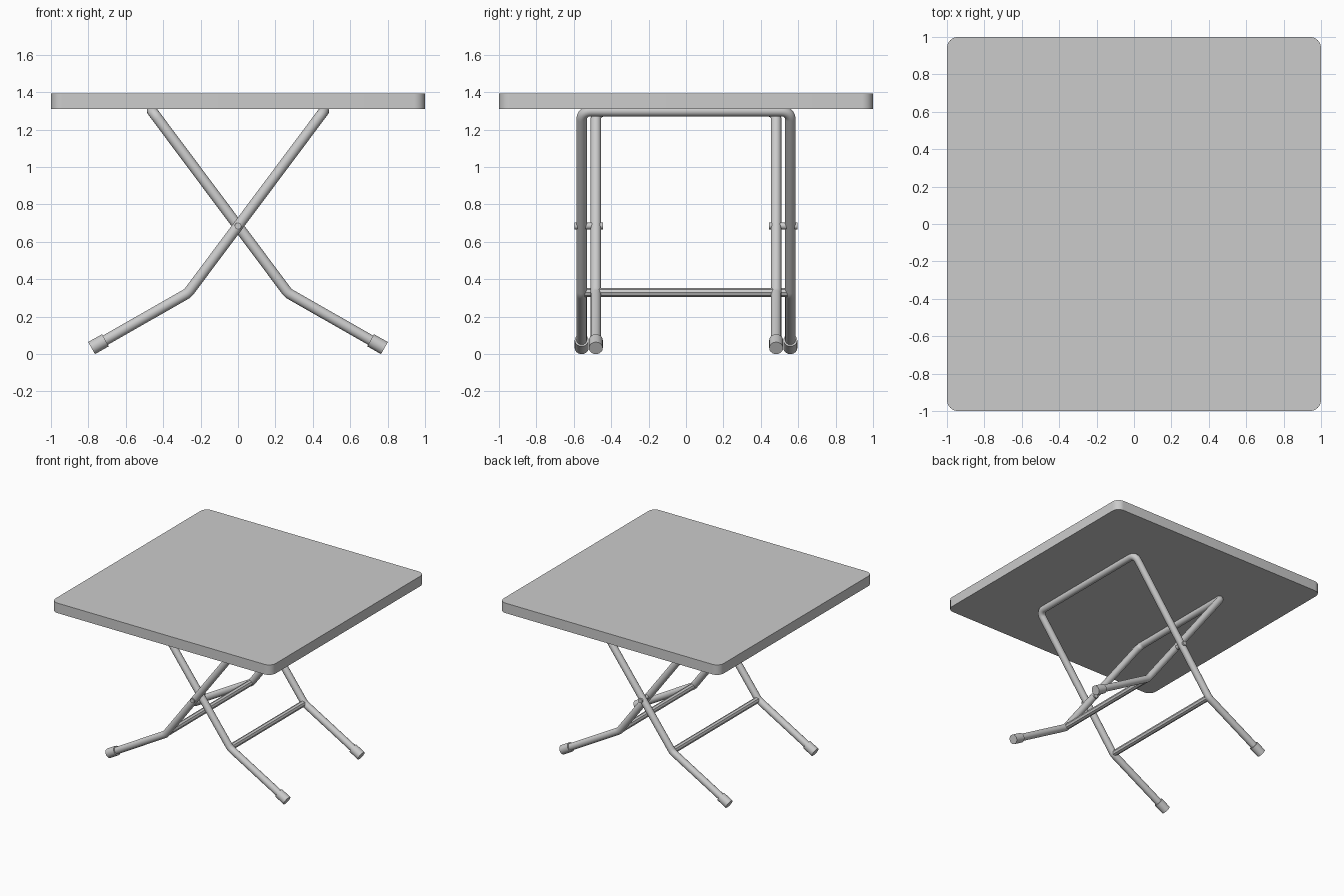
import bpy, bmesh, math
from mathutils import Vector

if "Cube" in bpy.data.objects:
    bpy.data.objects.remove(bpy.data.objects["Cube"])


def finish(obj, name):
    obj.name = name
    bpy.ops.object.select_all(action='DESELECT')
    obj.select_set(True)
    bpy.context.view_layer.objects.active = obj
    bpy.ops.object.shade_smooth_by_angle(angle=math.radians(35))
    return obj


def rounded(points, radii, steps=6):
    """Replace inner corners of a path with arcs."""
    out = [points[0]]
    for a, p, b, r in zip(points, points[1:], points[2:], radii):
        u, v = (a - p).normalized(), (b - p).normalized()
        half = u.angle(v) / 2
        d = r / math.tan(half)
        centre = p + (u + v).normalized() * (r / math.sin(half))
        s, e = p + u * d - centre, p + v * d - centre
        ang = s.angle(e)
        for i in range(steps + 1):
            t = i / steps
            out.append(centre + (s * math.sin((1 - t) * ang) + e * math.sin(t * ang)) / math.sin(ang))
    out.append(points[-1])
    return out


def tube(name, points, radius):
    cu = bpy.data.curves.new(name, 'CURVE')
    cu.dimensions = '3D'
    cu.bevel_depth = radius
    cu.bevel_resolution = 6
    cu.use_fill_caps = True
    sp = cu.splines.new('POLY')
    sp.points.add(len(points) - 1)
    for q, p in zip(sp.points, points):
        q.co = (*p, 1)
    obj = bpy.data.objects.new(name, cu)
    bpy.context.collection.objects.link(obj)
    bpy.ops.object.select_all(action='DESELECT')
    obj.select_set(True)
    bpy.context.view_layer.objects.active = obj
    bpy.ops.object.convert(target='MESH')
    return finish(bpy.context.view_layer.objects.active, name)


def rod(name, a, b, radius, sides=20):
    a, b = Vector(a), Vector(b)
    bpy.ops.mesh.primitive_cylinder_add(vertices=sides, radius=radius, depth=(b - a).length,
                                        location=(a + b) / 2)
    obj = bpy.context.object
    obj.rotation_euler = (b - a).to_track_quat('Z', 'Y').to_euler()
    return finish(obj, name)


# Table top with rounded vertical corners
bm = bmesh.new()
bmesh.ops.create_cube(bm, size=2)
for v in bm.verts:
    v.co.z = 1.31 if v.co.z < 0 else 1.392
edges = [e for e in bm.edges if abs(e.verts[0].co.z - e.verts[1].co.z) > 0.01]
bmesh.ops.bevel(bm, geom=edges, offset=0.06, segments=8, profile=0.5, affect='EDGES')
me = bpy.data.meshes.new("table_top")
bm.to_mesh(me)
bm.free()
top = bpy.data.objects.new("table_top", me)
bpy.context.collection.objects.link(top)
finish(top, "table_top")

# Two bent leg frames that cross: s is the side of the top bar
for name, s, w in (("outer", 1, 0.558), ("inner", -1, 0.482)):
    def pt(x, z, y):
        return Vector((s * x, y, z))
    foot, knee, bar = (-0.75, 0.051), (-0.268, 0.326), (0.459, 1.299)
    path = [pt(*foot, -w), pt(*knee, -w), pt(*bar, -w), pt(*bar, w), pt(*knee, w), pt(*foot, w)]
    tube(name + "_leg_frame", rounded(path, (0.08, 0.05, 0.05, 0.08)), 0.028)
    rod(name + "_crossbar", pt(-0.266, 0.329, -w), pt(-0.266, 0.329, w), 0.024, 8)
    for y in (-w, w):
        side = "front" if y < 0 else "back"
        rod(f"{name}_{side}_foot_cap", pt(-0.709, 0.074, y), pt(-0.783, 0.032, y), 0.037)

# Pivot pins where the frames cross
for y in (-1, 1):
    rod("front_pivot" if y < 0 else "back_pivot", (0, y * 0.445, 0.685), (0, y * 0.595, 0.685), 0.018, 12)
